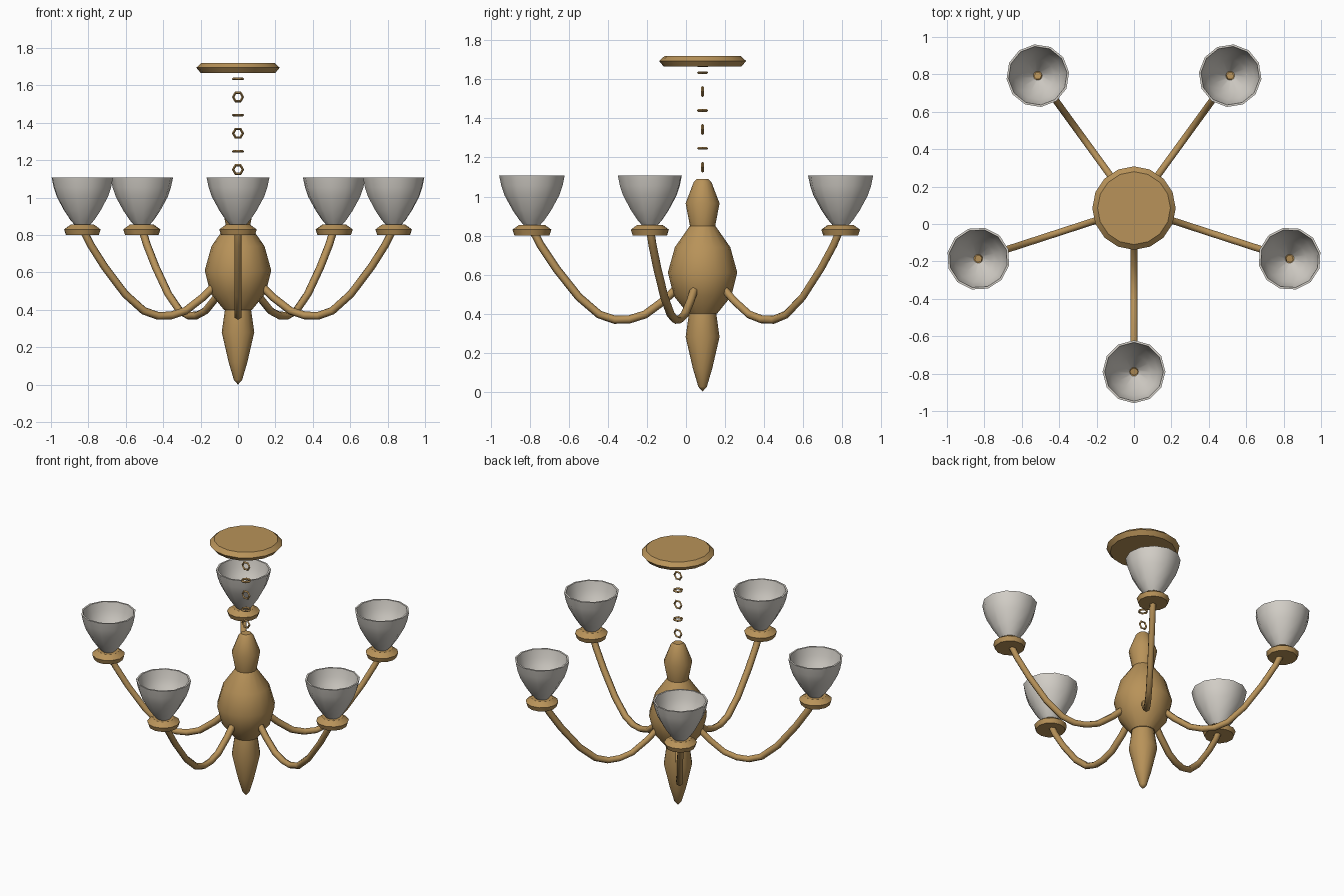
import bpy, bmesh, math
from mathutils import Matrix, Vector

if "Cube" in bpy.data.objects:
    bpy.data.objects.remove(bpy.data.objects["Cube"])

CY = 0.085          # y of the hanging axis
REACH = 0.875       # distance of the lamps from the axis

def material(name, rgb):
    m = bpy.data.materials.new(name)
    m.diffuse_color = (*rgb, 1)
    m.use_nodes = True
    m.node_tree.nodes["Principled BSDF"].inputs["Base Color"].default_value = m.diffuse_color
    return m

BRASS = material("aged_brass", (0.48, 0.29, 0.10))
GLASS = material("frosted_glass", (0.66, 0.63, 0.58))

def finish(ob, mat, angle=35):
    ob.data.materials.append(mat)
    bpy.ops.object.select_all(action='DESELECT')
    ob.select_set(True)
    bpy.context.view_layer.objects.active = ob
    bpy.ops.object.shade_smooth_by_angle(angle=math.radians(angle))

def lathe(name, profile, mat, sides, x=0, y=CY, turn=0.0, closed=False, angle=35):
    """Spin a (radius, z) profile about a vertical axis."""
    bm = bmesh.new()
    rings = []
    for r, z in profile:
        if r == 0:
            rings.append([bm.verts.new((x, y, z))] * sides)
        else:
            rings.append([bm.verts.new((x + r * math.cos(turn + i * math.tau / sides),
                                        y + r * math.sin(turn + i * math.tau / sides), z))
                          for i in range(sides)])
    pairs = list(zip(rings, rings[1:]))
    if closed:
        pairs.append((rings[-1], rings[0]))
    for a, b in pairs:
        for i in range(sides):
            j = (i + 1) % sides
            vs = list(dict.fromkeys((a[i], a[j], b[j], b[i])))
            bm.faces.new(vs)
    bmesh.ops.recalc_face_normals(bm, faces=bm.faces)
    me = bpy.data.meshes.new(name)
    bm.to_mesh(me)
    bm.free()
    ob = bpy.data.objects.new(name, me)
    bpy.context.collection.objects.link(ob)
    finish(ob, mat, angle)
    return ob

# Central column: finial, bulb and neck
lathe("finial", [(0, 0), (0.022, 0.025), (0.05, 0.12), (0.087, 0.28),
                 (0.07, 0.40), (0, 0.40)], BRASS, 16)
lathe("bulb", [(0, 0.40), (0.075, 0.40), (0.148, 0.49), (0.178, 0.61),
               (0.142, 0.74), (0.065, 0.85), (0, 0.85)], BRASS, 16)
lathe("neck", [(0, 0.84), (0.065, 0.85), (0.087, 0.965), (0.045, 1.075),
               (0.03, 1.09), (0, 1.09)], BRASS, 16)

# Ceiling canopy
lathe("ceiling_canopy", [(0, 1.665), (0.2, 1.667), (0.223, 1.695),
                         (0.195, 1.72), (0, 1.72)], BRASS, 16)

# Chain of alternating links
for i in range(6):
    upright = i % 2 == 0
    bpy.ops.mesh.primitive_torus_add(
        major_radius=0.026, minor_radius=0.007, major_segments=6, minor_segments=4,
        location=(0, CY, 1.15 + i * 0.097),
        rotation=(math.pi / 2 if upright else 0, 0, 0))
    link = bpy.context.object
    link.name = f"chain_link_{i + 1}"
    finish(link, BRASS)

# Arms, cups and shades, five times round the axis
ARM = [(0.12, 0.54), (0.20, 0.465), (0.295, 0.395), (0.375, 0.37), (0.45, 0.368),
       (0.53, 0.395), (0.635, 0.485), (0.75, 0.63), (0.83, 0.75), (0.866, 0.82),
       (0.875, 0.868)]
SHADE = [(0.03, 0.84), (0.065, 0.88), (0.099, 0.93), (0.14, 1.005), (0.157, 1.055),
         (0.168, 1.108), (0.157, 1.108), (0.146, 1.055), (0.129, 1.01),
         (0.088, 0.938), (0.024, 0.855)]
CUP = [(0, 0.80), (0.09, 0.80), (0.10, 0.83), (0.065, 0.855), (0, 0.855)]

def tube(name, points, radius, sides):
    """Sweep a polygon along a path lying in the x-z plane."""
    bm = bmesh.new()
    pts = [Vector((r, 0, z)) for r, z in points]
    rings = []
    for i, p in enumerate(pts):
        t = (pts[min(i + 1, len(pts) - 1)] - pts[max(i - 1, 0)]).normalized()
        up, side = Vector((-t.z, 0, t.x)), Vector((0, 1, 0))
        rings.append([bm.verts.new(p + radius * (up * math.cos(k * math.tau / sides)
                                                 + side * math.sin(k * math.tau / sides)))
                      for k in range(sides)])
    for a, b in zip(rings, rings[1:]):
        for k in range(sides):
            j = (k + 1) % sides
            bm.faces.new((a[k], a[j], b[j], b[k]))
    bm.faces.new(rings[0])
    bm.faces.new(rings[-1])
    bmesh.ops.recalc_face_normals(bm, faces=bm.faces)
    me = bpy.data.meshes.new(name)
    bm.to_mesh(me)
    bm.free()
    ob = bpy.data.objects.new(name, me)
    bpy.context.collection.objects.link(ob)
    return ob

for n in range(5):
    a = -math.pi / 2 + n * math.tau / 5
    x, y = REACH * math.cos(a), CY + REACH * math.sin(a)
    arm = tube(f"arm_{n + 1}", ARM, 0.021, 6)
    arm.data.transform(Matrix.Translation((0, CY, 0)) @ Matrix.Rotation(a, 4, 'Z'))
    finish(arm, BRASS, 65)
    lathe(f"cup_{n + 1}", CUP, BRASS, 12, x, y, a)
    lathe(f"shade_{n + 1}", SHADE, GLASS, 12, x, y, a, closed=True)
